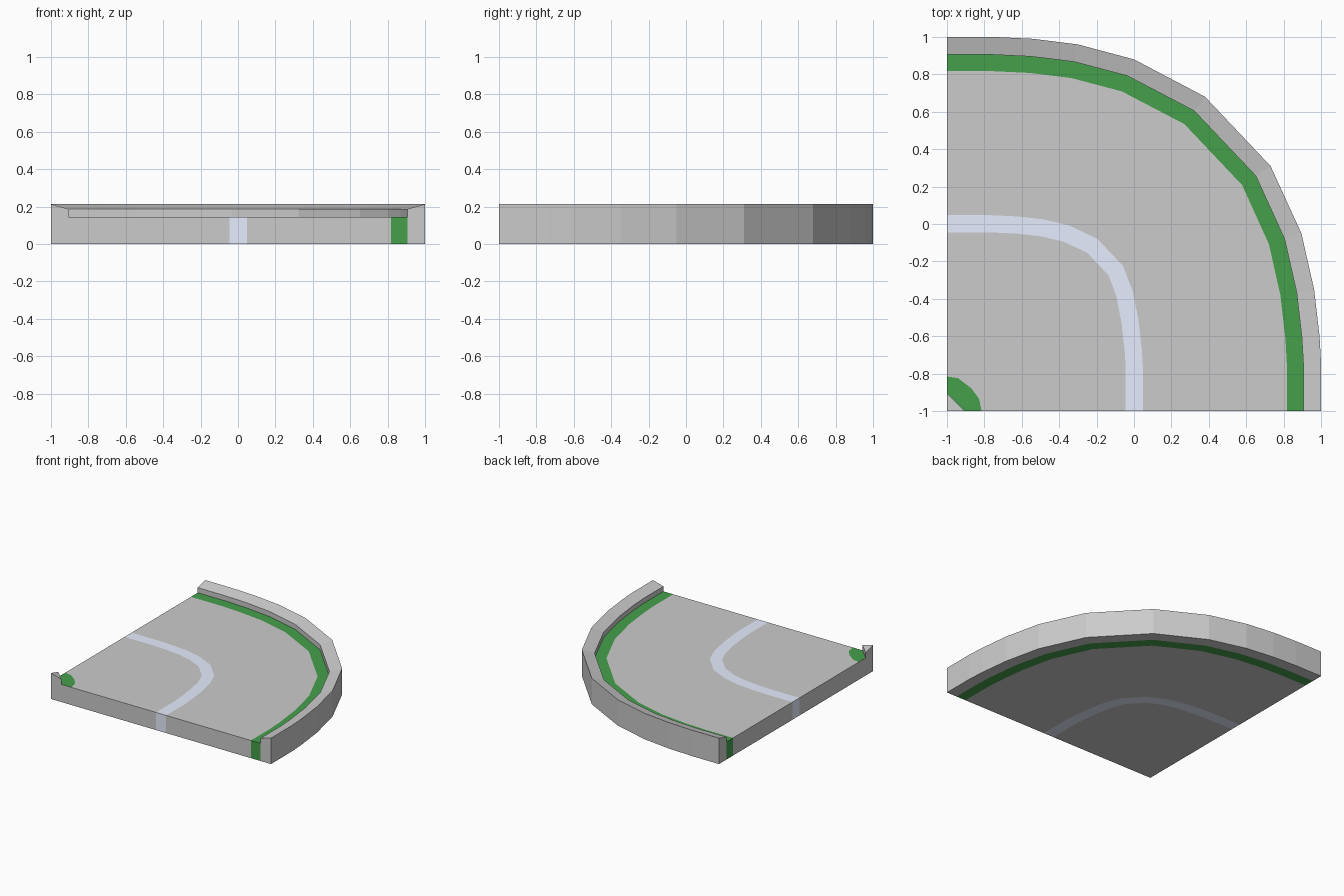
import bpy
import bmesh
from mathutils import Vector

if "Cube" in bpy.data.objects:
    bpy.data.objects.remove(bpy.data.objects["Cube"])

ROAD_Z, LIP_Z, RIM_Z = 0.145, 0.187, 0.213
UP, DOWN, OUT = (0, 0, 1), (0, 0, -1), (1, 1, 0)
LEFT, FRONT = (-1, 0, 0), (0, -1, 0)

# Outer edge of the bend; every other stripe is an offset of it
OUTER = [Vector(p) for p in [
    (-1, 1), (-0.75, 1), (-0.54, 0.99), (-0.3, 0.96), (0, 0.88), (0.38, 0.68),
    (0.73, 0.31), (0.895, -0.05), (0.963, -0.35), (0.992, -0.6), (1, -0.74), (1, -1)]]


def offset(d):
    rail = []
    for i, p in enumerate(OUTER):
        if i == 0:
            n = Vector((0, 1))
        elif i == len(OUTER) - 1:
            n = Vector((1, 0))
        else:
            a = (p - OUTER[i - 1]).normalized()
            b = (OUTER[i + 1] - p).normalized()
            t = (a + b).normalized()
            n = Vector((-t.y, t.x))
        rail.append(p - n * d)
    return rail


def at(rail, z):
    return [(p[0], p[1], z) for p in rail]


def strip(a, b, hint):
    """Quads between two rails, facing the hint direction."""
    return [([a[i], a[i + 1], b[i + 1], b[i]], hint) for i in range(len(a) - 1)]


def build(name, faces, color=None):
    bm = bmesh.new()
    for pts, hint in faces:
        f = bm.faces.new([bm.verts.new(p) for p in pts])
        f.normal_update()
        if f.normal.dot(Vector(hint)) < 0:
            f.normal_flip()
    bmesh.ops.remove_doubles(bm, verts=bm.verts, dist=0.0005)
    mesh = bpy.data.meshes.new(name)
    bm.to_mesh(mesh)
    bm.free()
    obj = bpy.data.objects.new(name, mesh)
    bpy.context.collection.objects.link(obj)
    if color:
        mat = bpy.data.materials.new(name + "_paint")
        mat.diffuse_color = color
        mat.use_nodes = True
        mat.node_tree.nodes["Principled BSDF"].inputs["Base Color"].default_value = mat.diffuse_color
        mesh.materials.append(mat)


def band(d0, d1, z0=ROAD_Z, z1=ROAD_Z):
    """Top, underside and both cut ends of a stripe between two offsets."""
    a, b = offset(d0), offset(d1)
    ta, tb, ba, bb = at(a, z0), at(b, z1), at(a, 0), at(b, 0)
    faces = strip(ta, tb, UP) + strip(ba, bb, DOWN)
    for i, hint in ((0, LEFT), (-1, FRONT)):
        faces.append(([ta[i], tb[i], bb[i], ba[i]], hint))
    return faces


GREEN = (0.06, 0.35, 0.07, 1)
WHITE = (0.79, 0.85, 1.0, 1)

# Outer barrier with sloping top and inner step
step = offset(0.095)
build("outer_wall", band(0, 0.095, RIM_Z, LIP_Z)
      + strip(at(OUTER, RIM_Z), at(OUTER, 0), OUT)
      + strip(at(step, LIP_Z), at(step, ROAD_Z), (-1, -1, 0)))

# Stripes across the track
build("outer_kerb", band(0.095, 0.183), GREEN)
build("outer_lane", band(0.183, 0.953))
build("centre_line", band(0.953, 1.045), WHITE)

# Inner lane reaching the inside corner
line = offset(1.045)
c = -0.905
kerb = [(-1, -0.815), (-0.94, -0.825), (-0.87, -0.878), (-0.828, -0.935), (-0.815, -1)]
lane = [(at(line, ROAD_Z) + at(kerb[::-1], ROAD_Z), UP),
        (at(line, 0) + [(-1, -1, 0)], DOWN)]
for end, hint in ((line[0], LEFT), (line[-1], FRONT)):
    x, y = end
    lane.append(([(x, y, 0), (x, y, ROAD_Z), (-1, -1, ROAD_Z), (-1, -1, 0)], hint))
build("inner_lane", lane)

# Inside corner kerb and small barrier
build("inner_kerb", [(at(kerb + [(c, -1), (-1, c)], ROAD_Z), UP)], GREEN)
peak = (-1, -1, RIM_Z)
l, f = (-1, c), (c, -1)
wall = [([peak, (*f, LIP_Z), (*l, LIP_Z)], UP),
        ([(*f, LIP_Z), (*l, LIP_Z), (*l, ROAD_Z), (*f, ROAD_Z)], OUT)]
for p, hint in ((l, LEFT), (f, FRONT)):
    wall.append(([peak, (*p, LIP_Z), (*p, ROAD_Z), (-1, -1, ROAD_Z)], hint))
build("inner_wall", wall)
